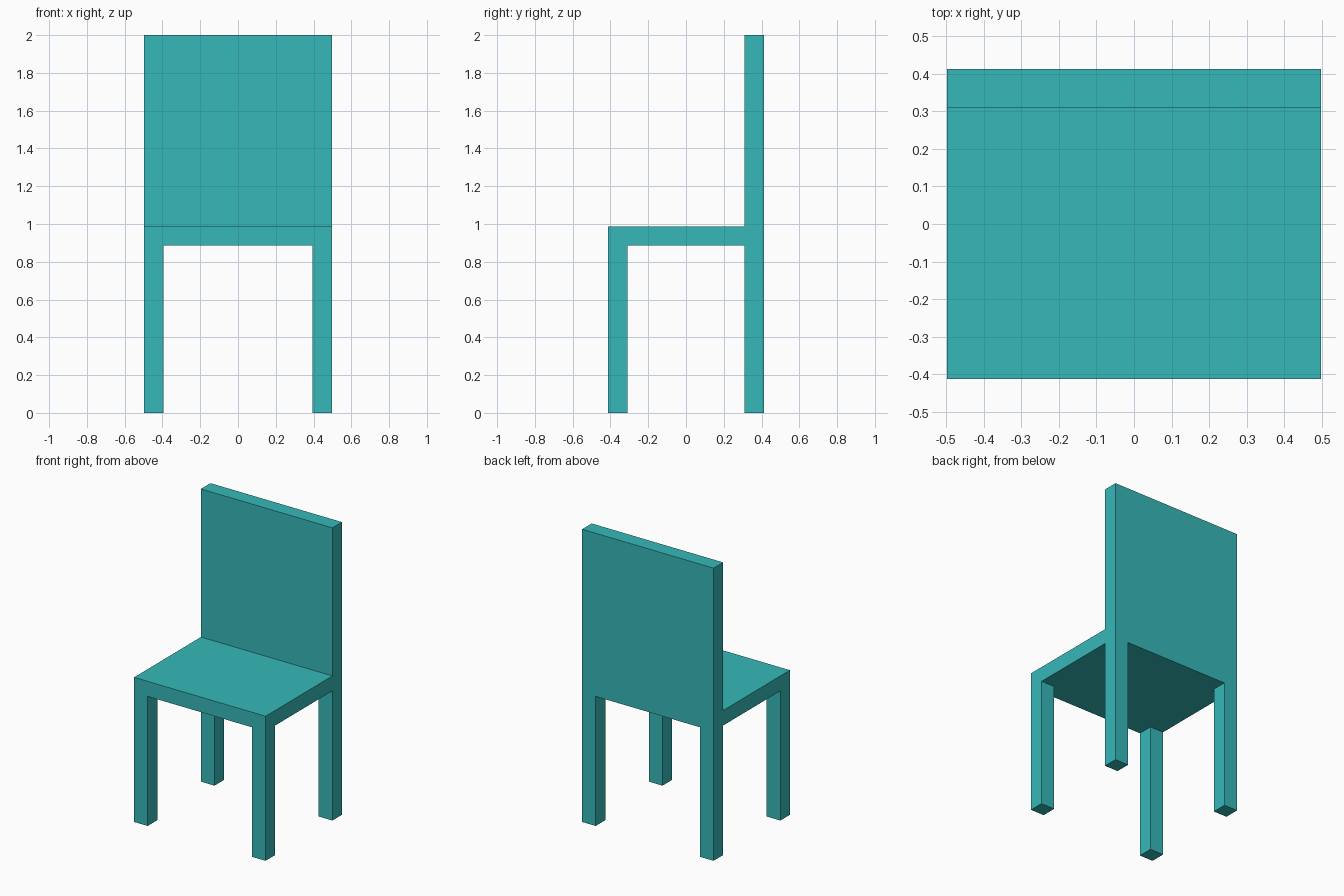
import bpy, bmesh, math
from mathutils import Vector

if "Cube" in bpy.data.objects:
    bpy.data.objects.remove(bpy.data.objects["Cube"])

# Main measurements
HX, HY, T = 0.497, 0.412, 0.103
SEAT_LOW, SEAT_TOP, TOP = 0.885, 0.988, 2.0
XS = [-HX, -HX + T, HX - T, HX]
YS = [-HY, -HY + T, HY - T, HY]
ZS = [0.0, SEAT_LOW, SEAT_TOP, TOP]


def solid(i, j, k):
    """Which blocks of the 3x3x3 layout belong to the chair."""
    if not all(0 <= n <= 2 for n in (i, j, k)):
        return False
    if k == 0:
        return i != 1 and j != 1      # four corner legs
    if k == 1:
        return True                   # seat slab
    return j == 2                     # backrest


# One continuous shell: add a face wherever a solid block meets empty space
bm = bmesh.new()
verts = {}


def vert(key):
    if key not in verts:
        verts[key] = bm.verts.new((XS[key[0]], YS[key[1]], ZS[key[2]]))
    return verts[key]


for i in range(3):
    for j in range(3):
        for k in range(3):
            if not solid(i, j, k):
                continue
            for axis in range(3):
                for side in (0, 1):
                    near = [i, j, k]
                    near[axis] += 2 * side - 1
                    if solid(*near):
                        continue
                    u, v = (axis + 1) % 3, (axis + 2) % 3
                    ring = []
                    for a, b in ((0, 0), (1, 0), (1, 1), (0, 1)):
                        key = [i, j, k]
                        key[axis] += side
                        key[u] += a
                        key[v] += b
                        ring.append(vert(tuple(key)))
                    bm.faces.new(ring if side else ring[::-1])

# Merge flat areas into single faces
bmesh.ops.dissolve_limit(bm, angle_limit=math.radians(1),
                         verts=bm.verts[:], edges=bm.edges[:])
mesh = bpy.data.meshes.new("chair")
bm.to_mesh(mesh)
bm.free()

# Teal finish
teal = bpy.data.materials.new("teal")
teal.diffuse_color = (0.037, 0.479, 0.479, 1.0)
teal.use_nodes = True
teal.node_tree.nodes["Principled BSDF"].inputs["Base Color"].default_value = teal.diffuse_color
mesh.materials.append(teal)
chair = bpy.data.objects.new("chair", mesh)
bpy.context.collection.objects.link(chair)
